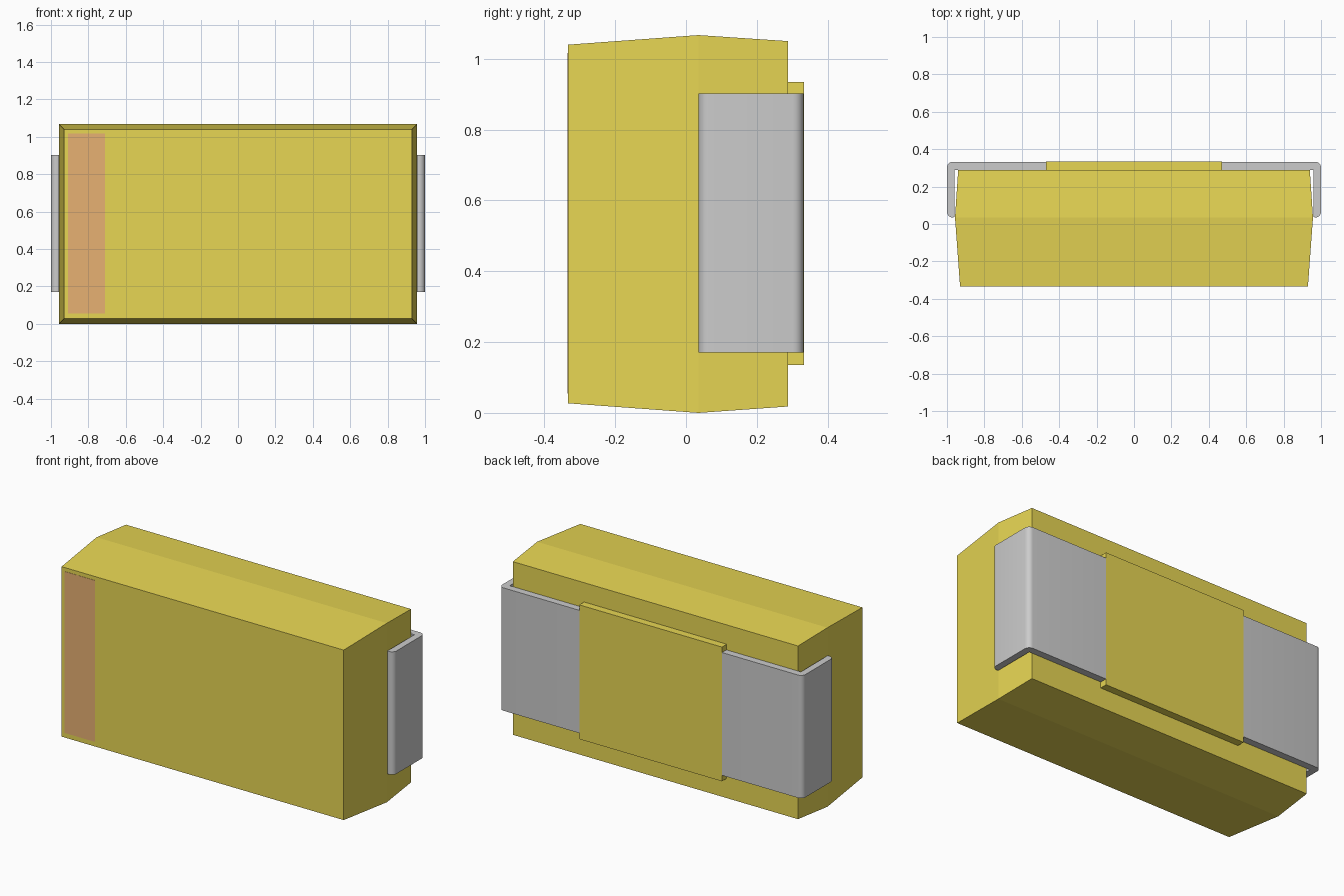
import bpy, bmesh, math

if "Cube" in bpy.data.objects:
    bpy.data.objects.remove(bpy.data.objects["Cube"])


def material(name, rgb):
    m = bpy.data.materials.new(name)
    m.diffuse_color = (*rgb, 1)
    m.use_nodes = True
    m.node_tree.nodes["Principled BSDF"].inputs["Base Color"].default_value = m.diffuse_color
    return m


def finish(name, bm, mat=None):
    bmesh.ops.recalc_face_normals(bm, faces=bm.faces[:])
    me = bpy.data.meshes.new(name)
    bm.to_mesh(me)
    bm.free()
    ob = bpy.data.objects.new(name, me)
    bpy.context.collection.objects.link(ob)
    if mat:
        me.materials.append(mat)
    return ob


def loft(name, rings, mat=None):
    """Skin a closed solid through matching rings of points."""
    bm = bmesh.new()
    loops = [[bm.verts.new(p) for p in ring] for ring in rings]
    n = len(loops[0])
    for a, b in zip(loops, loops[1:]):
        for i in range(n):
            j = (i + 1) % n
            bm.faces.new((a[i], a[j], b[j], b[i]))
    bm.faces.new(loops[0])
    bm.faces.new(loops[-1])
    return finish(name, bm, mat)


def rect(y, x0, x1, z0, z1):
    return [(x0, y, z0), (x1, y, z0), (x1, y, z1), (x0, y, z1)]


def arc(cx, cy, r, a0, a1, n=6):
    angles = [math.radians(a0 + (a1 - a0) * i / n) for i in range(n + 1)]
    return [(cx + r * math.cos(a), cy + r * math.sin(a)) for a in angles]


yellow = material("yellow_plastic", (0.80, 0.67, 0.087))
tan = material("tan_strip", (0.80, 0.44, 0.17))

# Case: widest at the parting line, tapering to front and back
loft("case", [rect(-0.333, -0.93, 0.93, 0.027, 1.04),
              rect(0.035, -0.957, 0.957, 0.0, 1.067),
              rect(0.288, -0.94, 0.94, 0.018, 1.05)], yellow)

# Raised plate on the back
loft("back_plate", [rect(0.285, -0.47, 0.47, 0.135, 0.935),
                    rect(0.333, -0.47, 0.47, 0.135, 0.935)], yellow)

# Coloured strip on the front face
loft("front_strip", [rect(-0.3345, -0.91, -0.71, 0.055, 1.017),
                     rect(-0.331, -0.91, -0.71, 0.055, 1.017)], tan)

# Wrap-around side clips: rounded L profile, extruded upward, mirrored
profile = ([(0.46, 0.29), (0.96, 0.29), (0.96, 0.037)]
           + arc(0.97, 0.065, 0.03, -90, 0)
           + arc(0.97, 0.302, 0.03, 0, 90)
           + [(0.46, 0.332)])
clip = loft("side_clips", [[(x, y, z) for x, y in profile] for z in (0.17, 0.902)])
mirror = clip.modifiers.new("mirror", "MIRROR")
mirror.use_axis[0] = True
mirror.use_mirror_merge = False
bpy.context.view_layer.objects.active = clip
clip.select_set(True)
bpy.ops.object.shade_smooth_by_angle(angle=math.radians(30))
